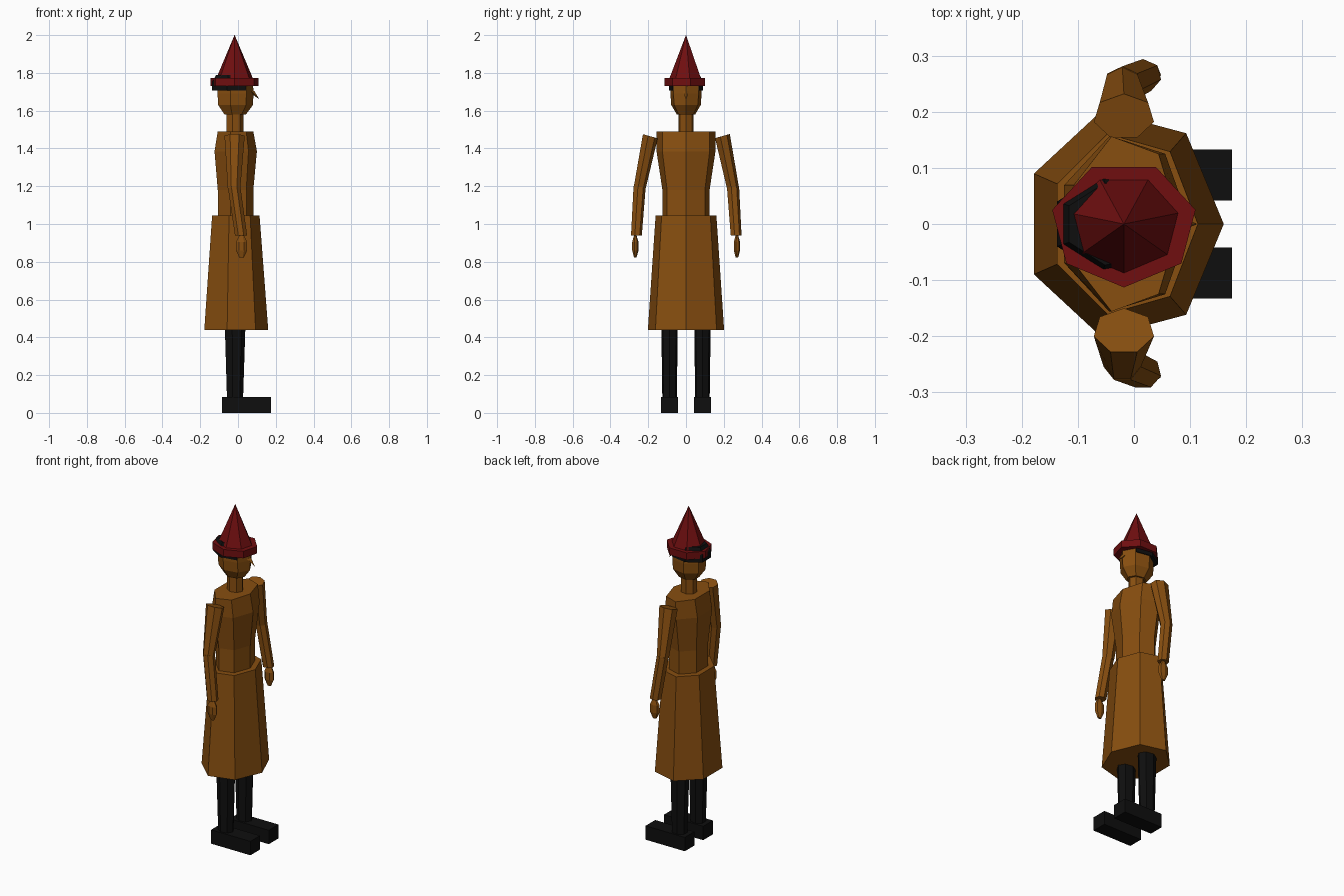
import bpy
import bmesh
import math

if "Cube" in bpy.data.objects:
    bpy.data.objects.remove(bpy.data.objects["Cube"])


def material(name, rgb):
    m = bpy.data.materials.new(name)
    m.diffuse_color = (*rgb, 1)
    m.use_nodes = True
    m.node_tree.nodes["Principled BSDF"].inputs["Base Color"].default_value = m.diffuse_color
    return m


BROWN = material("brown", (0.245, 0.077, 0.005))
RED = material("dark red", (0.16, 0.0045, 0.005))
BLACK = material("black", (0.0045, 0.0045, 0.0045))
AXIS = -0.018  # x of the body's centre line


def loft(name, mat, rings, sides=7, phase=0, tilt=0, skip=()):
    """Join polygon rings (x, y, z, rx, ry); tilt slopes the first ring along y."""
    bm = bmesh.new()
    loops = []
    for n, (x, y, z, rx, ry) in enumerate(rings):
        loop = []
        for k in range(sides):
            if k in skip:
                continue
            a = math.radians(phase) + math.tau * k / sides
            dy = ry * math.sin(a)
            dz = dy * tilt if n == 0 else 0
            loop.append(bm.verts.new((x + rx * math.cos(a), y + dy, z + dz)))
        loops.append(loop)
    for a, b in zip(loops, loops[1:]):
        for k in range(len(a)):
            j = (k + 1) % len(a)
            bm.faces.new((a[k], a[j], b[j], b[k]))
    bm.faces.new(loops[0])
    bm.faces.new(loops[-1])
    bmesh.ops.remove_doubles(bm, verts=bm.verts, dist=1e-5)
    bmesh.ops.recalc_face_normals(bm, faces=bm.faces)
    me = bpy.data.meshes.new(name)
    bm.to_mesh(me)
    bm.free()
    me.materials.append(mat)
    ob = bpy.data.objects.new(name, me)
    bpy.context.collection.objects.link(ob)
    return ob


def body(name, mat, profile, **kw):
    """Loft along the centre line from (z, rx, ry) rows."""
    return loft(name, mat, [(AXIS, 0, z, rx, ry) for z, rx, ry in profile], **kw)


# Clothes, neck and head
body("skirt", BROWN, [(0.44, 0.178, 0.207), (1.045, 0.132, 0.165)])
body("torso", BROWN, [(1.0, 0.099, 0.128), (1.18, 0.099, 0.128),
                      (1.385, 0.118, 0.16), (1.49, 0.099, 0.16)])
body("neck", BROWN, [(1.47, 0.047, 0.041), (1.60, 0.047, 0.041)])
body("head", BROWN, [(1.58, 0.06, 0.05), (1.63, 0.097, 0.08),
                     (1.69, 0.1, 0.085), (1.76, 0.097, 0.083)])

# Nose, a small drooping spike
loft("nose", BROWN, [(0.068, 0, 1.705, 0.018, 0.018),
                     (0.111, 0, 1.662, 0.001, 0.001)], sides=4)

# Hair, open at the forehead
loft("hair", BLACK, [(-0.031, 0, 1.707, 0.118, 0.092),
                     (-0.031, 0, 1.75, 0.118, 0.092),
                     (-0.031, 0, 1.79, 0.094, 0.075)], skip=(0,))

# Pointed hat
body("hat_brim", RED, [(1.73, 0.131, 0.113), (1.772, 0.131, 0.113)], phase=-90)
body("hat_cone", RED, [(1.765, 0.102, 0.09), (2.0, 0.0005, 0.0005)], phase=-90)

for side, s in (("left", 1), ("right", -1)):
    # Arm and hand
    loft(f"{side}_upper_arm", BROWN, [(AXIS, s * 0.191, 1.465, 0.055, 0.041),
                                      (-0.021, s * 0.247, 1.19, 0.034, 0.034)],
         phase=90, tilt=s * 0.28)
    loft(f"{side}_forearm", BROWN, [(-0.021, s * 0.247, 1.2, 0.034, 0.034),
                                    (0.016, s * 0.264, 0.94, 0.033, 0.03)], phase=90)
    loft(f"{side}_hand", BROWN, [(0.019, s * 0.269, z, r, r * 0.58) for z, r in
                                 ((0.94, 0.012), (0.905, 0.03),
                                  (0.86, 0.03), (0.822, 0.012))], phase=90)
    # Leg and shoe
    loft(f"{side}_leg", BLACK, [(AXIS, s * 0.087, 0.05, 0.044, 0.039),
                                (AXIS, s * 0.087, 0.48, 0.058, 0.045)])
    d = math.sqrt(2)
    loft(f"{side}_shoe", BLACK, [(0.045, s * 0.087, z, 0.13 * d, 0.0455 * d)
                                 for z in (0, 0.083)], sides=4, phase=45)
